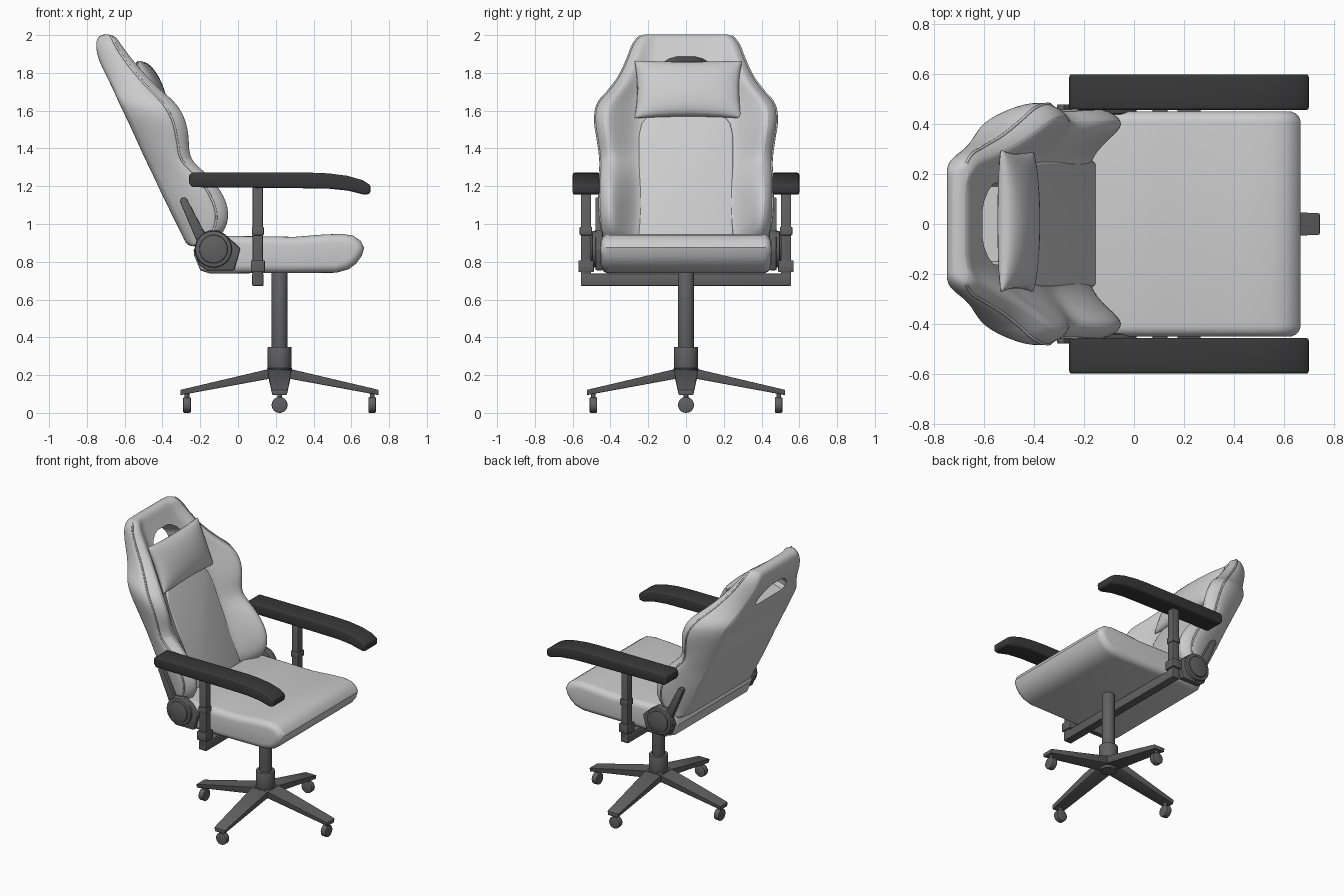
import bpy, bmesh
from math import radians, sin, cos, pi
from mathutils import Vector, Matrix

if "Cube" in bpy.data.objects:
    bpy.data.objects.remove(bpy.data.objects["Cube"])


def material(name, c):
    m = bpy.data.materials.new(name)
    m.diffuse_color = (*c, 1)
    m.use_nodes = True
    m.node_tree.nodes["Principled BSDF"].inputs["Base Color"].default_value = m.diffuse_color
    return m


FABRIC = material("light_fabric", (0.80, 0.78, 0.80))
METAL = material("grey_metal", (0.12, 0.12, 0.12))
DARK = material("dark_padding", (0.04, 0.04, 0.04))


def activate(ob):
    bpy.ops.object.select_all(action='DESELECT')
    bpy.context.view_layer.objects.active = ob
    ob.select_set(True)


def finish(name, bm, mat, bevel=0, segs=3, angle=35):
    bmesh.ops.recalc_face_normals(bm, faces=bm.faces)
    me = bpy.data.meshes.new(name)
    bm.to_mesh(me)
    bm.free()
    ob = bpy.data.objects.new(name, me)
    bpy.context.collection.objects.link(ob)
    me.materials.append(mat)
    activate(ob)
    if bevel:
        b = ob.modifiers.new("bevel", 'BEVEL')
        b.width, b.segments, b.angle_limit = bevel, segs, radians(50)
        bpy.ops.object.modifier_apply(modifier="bevel")
    bpy.ops.object.shade_smooth_by_angle(angle=radians(angle))
    return ob


def prism(name, pts, vec, mat, bevel=0, segs=3):
    """Extrude a closed outline of 3D points along vec."""
    bm = bmesh.new()
    f = bm.faces.new([bm.verts.new(p) for p in pts])
    new = bmesh.ops.extrude_face_region(bm, geom=[f])["geom"]
    bmesh.ops.translate(bm, vec=vec, verts=[v for v in new if isinstance(v, bmesh.types.BMVert)])
    if not any(set(g.verts) == set(f.verts) for g in bm.faces if g is not f) and not f.is_valid:
        bm.faces.new(pts)
    return finish(name, bm, mat, bevel, segs)


def box(name, lo, hi, mat, bevel=0.006):
    pts = [(lo[0], lo[1], lo[2]), (hi[0], lo[1], lo[2]), (hi[0], hi[1], lo[2]), (lo[0], hi[1], lo[2])]
    return prism(name, pts, (0, 0, hi[2] - lo[2]), mat, bevel, 2)


def cyl(name, a, b, r1, r2, mat, bevel=0.004):
    a, b = Vector(a), Vector(b)
    bm = bmesh.new()
    rot = (b - a).to_track_quat('Z', 'Y').to_matrix().to_4x4()
    bmesh.ops.create_cone(bm, cap_ends=True, segments=28, radius1=r1, radius2=r2, depth=(b - a).length,
                          matrix=Matrix.Translation((a + b) / 2) @ rot)
    return finish(name, bm, mat, bevel, 2)


def tube(name, pts, r, mat):
    cu = bpy.data.curves.new(name, 'CURVE')
    cu.dimensions, cu.bevel_depth, cu.bevel_resolution = '3D', r, 2
    sp = cu.splines.new('BEZIER')
    sp.bezier_points.add(len(pts) - 1)
    for bp, p in zip(sp.bezier_points, pts):
        bp.co = p
        bp.handle_left_type = bp.handle_right_type = 'AUTO'
    cu.materials.append(mat)
    bpy.context.collection.objects.link(bpy.data.objects.new(name, cu))


# Seat cushion
SEAT = [(-.235, .84), (-.215, .905), (-.15, .937), (.1, .935), (.3, .932), (.45, .944), (.55, .948), (.61, .938),
        (.65, .91), (.668, .875), (.655, .83), (.625, .79), (.585, .76), (.52, .742), (-.15, .738), (-.2, .755)]
prism("seat", [(x, -.452, z) for x, z in SEAT], (0, .904, 0), FABRIC, .045, 5)

# Backrest: stacked sections (height, back x, half width, bolster x, panel x)
ROWS = [(.88, -.27, .42, -.20, -.20), (.93, -.29, .44, -.09, -.165), (1.03, -.34, .455, -.035, -.205),
        (1.15, -.40, .46, -.06, -.255), (1.27, -.455, .455, -.16, -.31), (1.34, -.49, .45, -.265, -.34),
        (1.45, -.54, .467, -.255, -.385), (1.55, -.585, .485, -.27, -.43), (1.64, -.63, .475, -.32, -.47),
        (1.70, -.655, .41, -.40, -.50), (1.78, -.695, .35, -.485, -.545), (1.88, -.745, .305, -.575, -.605),
        (1.96, -.755, .28, -.635, -.65), (2.005, -.735, .235, -.665, -.67)]
bm = bmesh.new()
rings = []
for z, xb, w, b, p in ROWS:
    w *= 1.025
    b += .012
    d, c = b - p, min(.26, .6 * w)
    front = [(0, p), (.8 * c, p), (c + .01, p + .1 * d), (.78 * w, p + .8 * d), (.88 * w, b), (w, b - .25 * (b - xb))]
    back = [(0, xb), (.3 * w, xb), (.5 * w, xb), (.7 * w, xb), (.84 * w, xb), (.98 * w, xb + .45 * (b - xb))]
    full = lambda h: [(-y, x) for y, x in h[:0:-1]] + h
    rings.append([bm.verts.new((x, y, z)) for y, x in full(front) + full(back)[::-1]])
N = 22
for r, s in zip(rings, rings[1:]):
    for i in range(N):
        j = (i + 1) % N
        bm.faces.new((r[i], r[j], s[j], s[i]))
for r in (rings[0], rings[-1]):
    for i in range(10):
        bm.faces.new((r[i], r[i + 1], r[N - 2 - i], r[N - 1 - i]))
backrest = finish("backrest", bm, FABRIC, angle=50)
backrest.modifiers.new("smooth", 'SUBSURF').levels = 2
bpy.ops.object.modifier_apply(modifier="smooth")

# Piping along the outer bolster edges
verts = backrest.data.vertices
for k, side in ((0, "right"), (10, "left")):
    tube("piping_" + side, [verts[r * N + k].co.copy() for r in range(1, len(ROWS))], .006, FABRIC)

# Handle opening through the top of the backrest
HOLE = [(.15, 1.71), (.165, 1.74), (.16, 1.775), (.13, 1.815), (.09, 1.845), (.05, 1.858)]
outline = HOLE + [(-y, z) for y, z in HOLE[::-1]]
cutter = prism("opening_cutter", [(-.9, y, z - .06) for y, z in outline], (.6, 0, .18), FABRIC)
cutter.hide_render = True
activate(backrest)
cut = backrest.modifiers.new("opening", 'BOOLEAN')
cut.operation, cut.object = 'DIFFERENCE', cutter
bpy.ops.object.modifier_apply(modifier="opening")
bpy.data.objects.remove(cutter)
bpy.ops.object.shade_smooth_by_angle(angle=radians(50))

# Centre panel cushion on the backrest
panel = [(.25, .92), (.25, 1.46), (.235, 1.52), (.20, 1.565), (.15, 1.585)]
panel += [(-y, z) for y, z in panel[::-1]]
prism("back_panel", [(-.19 - (z - .93) * .42, y, z) for y, z in panel], (.035, 0, .015), FABRIC, .012, 3)

# Head pillow with pinched corners
bm = bmesh.new()
axis, normal = Vector((-.12, 0, .29)) / 2, Vector((.92, 0, .38))
n, grid = 16, {}
for side in (1, -1):
    for i in range(n + 1):
        for j in range(n + 1):
            u, v = -cos(pi * i / n), -cos(pi * j / n)
            rim = i in (0, n) or j in (0, n)
            if rim and (1, i, j) in grid:
                grid[side, i, j] = grid[1, i, j]
                continue
            bulge = (max(0, 1 - u * u) ** .5 * max(0, 1 - v * v) ** .5) ** .8
            co = Vector((-.47, .012, 1.712)) + axis * v * (1.05 - .07 * (1 - u * u))
            co.y += u * (.285 - .015 * (1 - v * v))
            grid[side, i, j] = bm.verts.new(co + normal * side * bulge * (.075 if side > 0 else .05))
    for i in range(n):
        for j in range(n):
            bm.faces.new([grid[side, a, b] for a, b in ((i, j), (i + 1, j), (i + 1, j + 1), (i, j + 1))])
finish("head_pillow", bm, FABRIC, angle=60)

# Armrests, posts and recline hinges on both sides
PAD = [(-.26, 1.22), (-.245, 1.195), (.3, 1.19), (.48, 1.187), (.58, 1.177), (.67, 1.155), (.70, 1.16),
       (.702, 1.205), (.66, 1.232), (.58, 1.255), (.48, 1.268), (.38, 1.272), (-.24, 1.272), (-.26, 1.26)]
HINGE = [(-.235, .86), (-.205, .785), (-.165, .755), (-.02, .755), (.012, .87), (-.05, .93), (-.1, .965), (-.19, .955)]
for s, side in ((1, "left"), (-1, "right")):
    prism("armrest_pad_" + side, [(x, s * .457, z) for x, z in PAD], (0, s * .143, 0), DARK, .012, 3)
    ys = lambda a, b: sorted((s * a, s * b))
    for nm, a, b, x0, x1, z0, z1 in (("armrest_post_", .502, .557, .078, .132, .70, 1.2),
                                     ("post_collar_", .497, .563, .073, .137, .94, .985),
                                     ("post_socket_", .487, .57, .068, .142, .745, .808)):
        y0, y1 = ys(a, b)
        box(nm + side, (x0, y0, z0), (x1, y1, z1), METAL)
    prism("hinge_body_" + side, [(x, s * .44, z) for x, z in HINGE], (0, s * .04, 0), METAL, .008, 2)
    cyl("hinge_cover_" + side, (-.13, s * .46, .867), (-.13, s * .497, .867), .1, .096, METAL)
    cyl("hinge_cap_" + side, (-.13, s * .49, .867), (-.13, s * .506, .867), .076, .074, METAL)
    lever = [(-.308, 1.12), (-.3, 1.14), (-.28, 1.14), (-.268, 1.128), (-.175, .95), (-.215, .90)]
    prism("recline_lever_" + side, [(x, s * .445, z) for x, z in lever], (0, s * .035, 0), METAL, .006, 2)
box("armrest_crossbar", (.075, -.557, .672), (.135, .557, .737), METAL)

# Gas lift and hub
CX = .22
cyl("gas_lift", (CX, 0, .25), (CX, 0, .745), .043, .043, METAL)
cyl("lift_sleeve", (CX, 0, .225), (CX, 0, .35), .063, .063, METAL)
cyl("base_hub", (CX, 0, .165), (CX, 0, .237), .055, .066, METAL)

# Four star-base legs with casters
for k in range(4):
    a = k * pi / 2
    at = lambda r, t, z: (CX + r * cos(a) - t * sin(a), r * sin(a) + t * cos(a), z)
    bm = bmesh.new()
    for r, w, z0, z1 in ((.03, .065, .185, .238), (.525, .043, .094, .122)):
        for t in (-w, w):
            bm.verts.new(at(r, t, z1))
            bm.verts.new(at(r, t * .9, z0))
    bmesh.ops.convex_hull(bm, input=bm.verts)
    bmesh.ops.dissolve_limit(bm, angle_limit=radians(1), verts=bm.verts, edges=bm.edges)
    finish(f"base_leg_{k + 1}", bm, METAL, .004, 2)
    cyl(f"caster_wheel_{k + 1}", at(.47, 0, .042), at(.51, 0, .042), .042, .042, METAL, .006)
    cyl(f"caster_stem_{k + 1}", at(.49, 0, .07), at(.49, 0, .105), .012, .012, METAL, 0)
